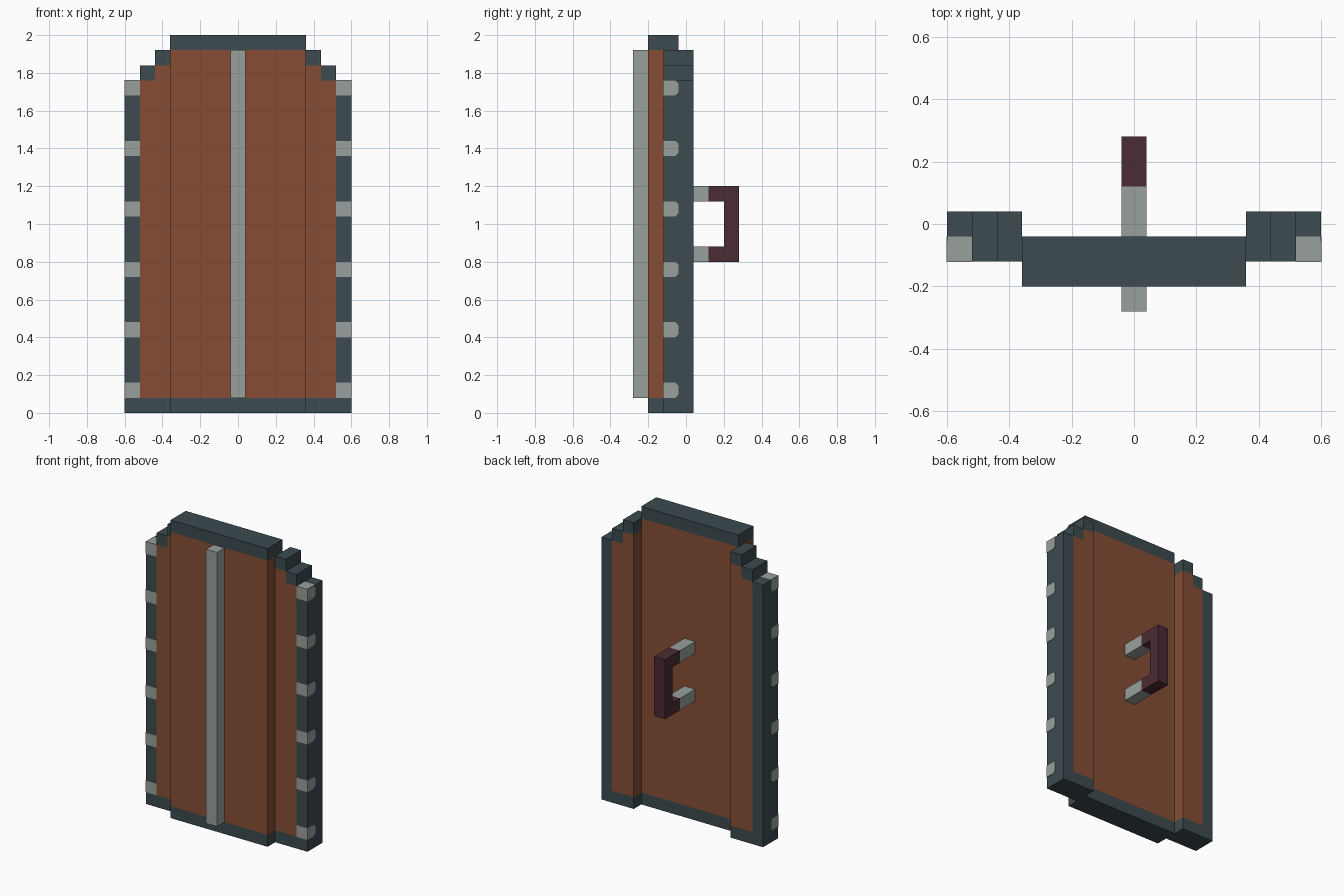
import bpy
import bmesh

UNIT = 0.08  # one block of the grid the shield is built on

cube = bpy.data.objects.get("Cube")
if cube:
    bpy.data.objects.remove(cube, do_unlink=True)


def make_material(name, rgb):
    material = bpy.data.materials.new(name)
    material.use_nodes = True
    colour = (*rgb, 1)
    material.diffuse_color = colour
    material.node_tree.nodes["Principled BSDF"].inputs["Base Color"].default_value = colour
    return material


iron = make_material("dark iron", (.045, .069, .078))
wood = make_material("brown wood", (.238, .076, .034))
steel = make_material("pale steel", (.314, .352, .332))
leather = make_material("plum leather", (.07, .024, .034))


def prism(name, x_range, profile, material):
    """Extrude a (y, z) profile along x; all sizes are in blocks."""
    bm = bmesh.new()
    start, end = x_range
    face = bm.faces.new([bm.verts.new((start, y, z)) for y, z in profile])
    result = bmesh.ops.extrude_face_region(bm, geom=[face])
    moved = [v for v in result["geom"] if isinstance(v, bmesh.types.BMVert)]
    bmesh.ops.translate(bm, verts=moved, vec=(end - start, 0, 0))
    bmesh.ops.scale(bm, verts=bm.verts, vec=(UNIT, UNIT, UNIT))
    bmesh.ops.recalc_face_normals(bm, faces=bm.faces)
    mesh = bpy.data.meshes.new(name)
    bm.to_mesh(mesh)
    bm.free()
    mesh.materials.append(material)
    obj = bpy.data.objects.new(name, mesh)
    bpy.context.collection.objects.link(obj)
    return obj


def box(name, x, y, z, material):
    profile = [(y[0], z[0]), (y[1], z[0]), (y[1], z[1]), (y[0], z[1])]
    return prism(name, x, profile, material)


# Raised middle board with iron rails
MIDDLE_X, MIDDLE_Y = (-4.5, 4.5), (-2.5, -.5)
box("middle_bottom_rail", MIDDLE_X, MIDDLE_Y, (0, 1), iron)
box("middle_board", MIDDLE_X, MIDDLE_Y, (1, 24), wood)
box("middle_top_rail", MIDDLE_X, MIDDLE_Y, (24, 25), iron)
box("front_spine", (-.5, .5), (-3.5, -2.5), (1, 24), steel)

# Set-back wings with stepped tops, iron edges and rivets
WING_Y = (-1.5, .5)
PROUD = .025
for side, sign in (("left", 1), ("right", -1)):
    def span(inner, outer):
        return sorted((sign * inner, sign * outer))

    box(f"{side}_bottom_rail", span(4.5, 7.5), WING_Y, (0, 1), iron)
    for inner, top, label in ((4.5, 24, "inner"), (5.5, 23, "outer")):
        x = span(inner, inner + 1)
        box(f"{side}_{label}_board", x, WING_Y, (1, top - 1), wood)
        box(f"{side}_{label}_step", x, WING_Y, (top - 1, top), iron)
    edge_x = span(6.5, 7.5)
    box(f"{side}_edge", edge_x, WING_Y, (1, 22), iron)

    rivet_x = span(6.5, 7.5 + PROUD)
    front, back, cut = -1.5 - PROUD, -.5, .2
    for number in range(6):
        low = 1 + 4 * number
        high = low + 1
        profile = [(front, low), (back - cut, low), (back, low + cut),
                   (back, high - cut), (back - cut, high), (front, high)]
        prism(f"{side}_rivet_{number}", rivet_x, profile, steel)
    box(f"{side}_rivet_cap", edge_x, (front, back), (22, 22 + PROUD), steel)

# Back handle: two steel arms and a wrapped grip
HANDLE_X = (-.5, .5)
for label, low in (("lower", 10), ("upper", 14)):
    box(f"handle_{label}_arm", HANDLE_X, (-.5, 1.5), (low, low + 1), steel)
grip = [(1.5, 10), (3.5, 10), (3.5, 15), (1.5, 15),
        (1.5, 14), (2.5, 14), (2.5, 11), (1.5, 11)]
prism("handle_grip", HANDLE_X, grip, leather)
